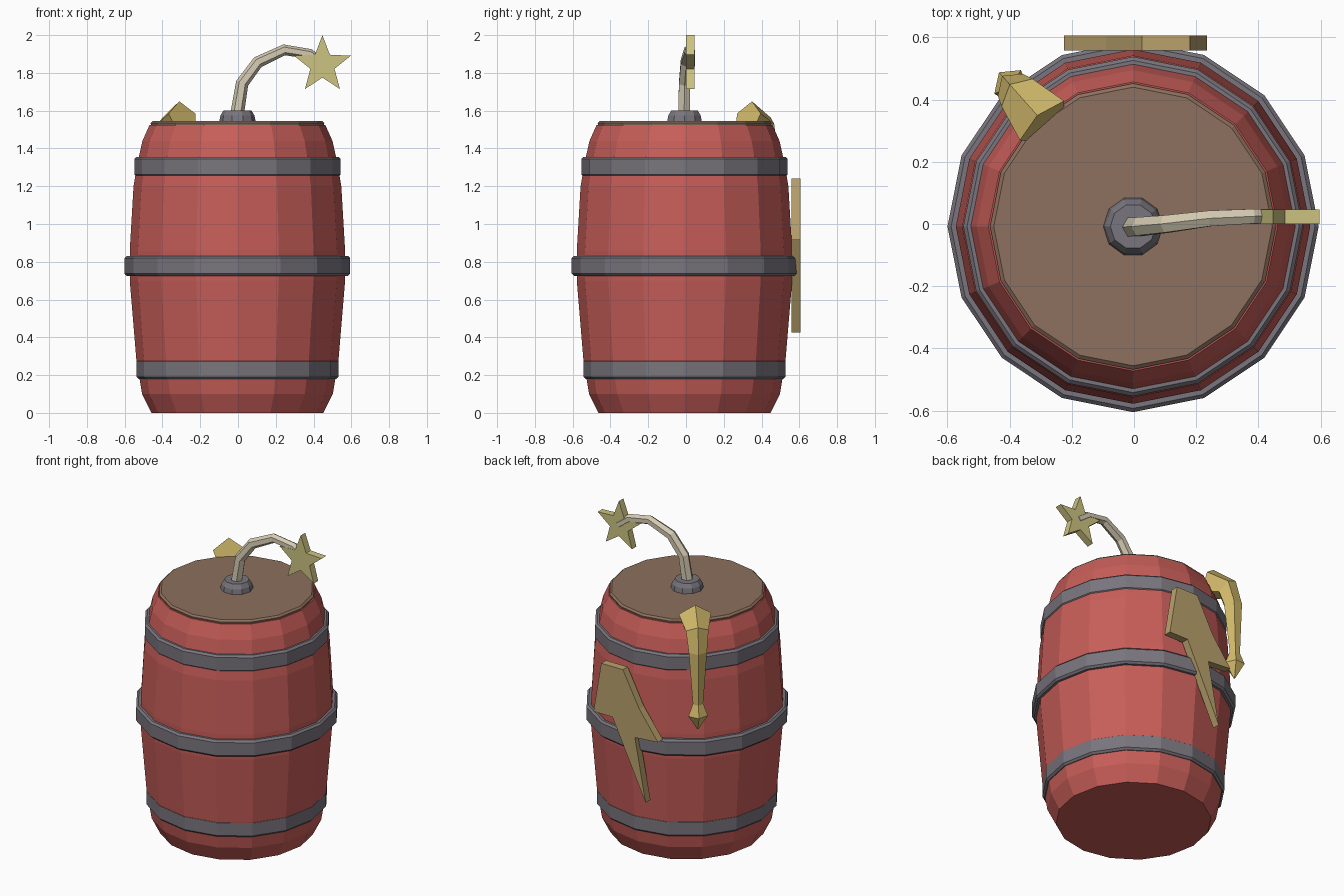
import bpy
import bmesh
import math
from mathutils import Vector

cube = bpy.data.objects.get("Cube")
if cube:
    bpy.data.objects.remove(cube, do_unlink=True)

CENTRE = Vector((-0.003, -0.008, 0))


def material(name, rgb):
    mat = bpy.data.materials.new(name)
    mat.use_nodes = True
    mat.diffuse_color = (*rgb, 1)
    bsdf = next(n for n in mat.node_tree.nodes if n.type == 'BSDF_PRINCIPLED')
    bsdf.inputs["Base Color"].default_value = (*rgb, 1)
    return mat


RED = material("barrel red", (0.57, 0.11, 0.098))
GREY = material("iron grey", (0.19, 0.178, 0.205))
BROWN = material("lid brown", (0.266, 0.162, 0.112))
ROPE = material("rope cream", (0.67, 0.6, 0.45))
GOLD = material("horn gold", (0.66, 0.5, 0.15))
SPARK = material("spark yellow", (0.61, 0.55, 0.22))
BOLT = material("bolt tan", (0.485, 0.36, 0.15))


def finish(bm, name, mat):
    bmesh.ops.recalc_face_normals(bm, faces=bm.faces)
    mesh = bpy.data.meshes.new(name)
    bm.to_mesh(mesh)
    bm.free()
    mesh.materials.append(mat)
    obj = bpy.data.objects.new(name, mesh)
    bpy.context.collection.objects.link(obj)
    return obj


def skin(rings, name, mat, closed=False):
    """Bridge a list of equal rings; cap the ends, or join last to first."""
    bm = bmesh.new()
    loops = [[bm.verts.new(p) for p in ring] for ring in rings]
    pairs = list(zip(loops, loops[1:]))
    if closed:
        pairs.append((loops[-1], loops[0]))
    else:
        bm.faces.new(loops[0])
        bm.faces.new(loops[-1])
    n = len(loops[0])
    for a, b in pairs:
        for i in range(n):
            j = (i + 1) % n
            bm.faces.new((a[i], a[j], b[j], b[i]))
    return finish(bm, name, mat)


def lathe(profile, name, mat, sides=16, closed=False):
    """Turn (radius, height) points about the barrel axis."""
    turns = [math.tau * i / sides for i in range(sides)]
    rings = [[CENTRE + Vector((r * math.cos(t), r * math.sin(t), z)) for t in turns]
             for r, z in profile]
    return skin(rings, name, mat, closed)


def tube(path, radii, side, name, mat, sides):
    """Sweep a polygon along a path that lies square to the side vector."""
    pts = [Vector(p) for p in path]
    rings = []
    for i, p in enumerate(pts):
        tangent = (pts[min(i + 1, len(pts) - 1)] - pts[max(i - 1, 0)]).normalized()
        across = (side - tangent * side.dot(tangent)).normalized()
        up = tangent.cross(across)
        ring = []
        for k in range(sides):
            t = math.tau * k / sides
            ring.append(p + radii[i] * (up * math.cos(t) + across * math.sin(t)))
        rings.append(ring)
    return skin(rings, name, mat)


def plate(outline, y0, y1, name, mat):
    """Extrude an x-z outline between two depths."""
    return skin([[(x, y, z) for x, z in outline] for y in (y0, y1)], name, mat)


# Barrel body
lathe([(0.455, 0), (0.505, 0.1), (0.535, 0.28), (0.57, 0.7), (0.57, 0.86),
       (0.55, 1.2), (0.53, 1.32), (0.503, 1.44), (0.465, 1.525)],
      "barrel_body", RED)

# Iron hoops with chamfered edges
for name, z, r in (("lower_hoop", 0.232, 0.535), ("middle_hoop", 0.778, 0.597),
                   ("upper_hoop", 1.303, 0.546)):
    h, c = 0.053, 0.012
    lathe([(r - 0.07, z - h), (r - c, z - h), (r, z - h + c),
           (r, z + h - c), (r - c, z + h), (r - 0.07, z + h)],
          name, GREY, closed=True)

# Lid and fuse collar
lathe([(0.456, 1.515), (0.46, 1.535), (0.448, 1.545)], "lid", BROWN)
lathe([(0.097, 1.54), (0.09, 1.575), (0.073, 1.602)], "fuse_collar", GREY, sides=10)

# Curved fuse
tube([(-0.005, -0.01, 1.58), (0.022, -0.008, 1.745), (0.105, 0.0, 1.857),
      (0.245, 0.018, 1.922), (0.38, 0.025, 1.9), (0.455, 0.026, 1.845)],
     [0.036, 0.034, 0.032, 0.029, 0.027, 0.026],
     Vector((0, 1, 0)), "fuse", ROPE, 6)

# Star-shaped spark at the fuse tip
star = []
for i in range(10):
    t = math.pi / 2 + math.pi * i / 5
    r = 0.158 if i % 2 == 0 else 0.067
    star.append((0.447 + r * math.cos(t), 1.842 + r * math.sin(t)))
plate(star, 0.0, 0.046, "spark_star", SPARK)

# Lightning bolt plate on the back
plate([(0.18, 1.24), (0.025, 1.24), (-0.09, 1.02), (-0.225, 0.838),
       (-0.06, 0.825), (-0.137, 0.425), (0.1, 0.915), (0.235, 0.915)],
      0.558, 0.607, "lightning_bolt", BOLT)

# Horn hooked over the rim: reach from the axis, height, radius
out = Vector((-0.665, 0.747, 0)).normalized()
across = Vector((-out.y, out.x, 0))


def horn_part(rows, name):
    path = [out * s + Vector((0, 0, z)) for s, z, r in rows]
    tube(path, [r for s, z, r in rows], across, name, GOLD, 5)


def face_up(rows):
    return [(s, z, r) for s, z, r in rows]


horn_part([(0.435, 1.555, 0.1), (0.55, 1.515, 0.07), (0.582, 1.4, 0.056),
           (0.595, 1.05, 0.03)], "horn")
horn_part([(0.593, 1.08, 0.03), (0.593, 1.0, 0.06), (0.593, 0.91, 0.006)],
          "horn_knob")
